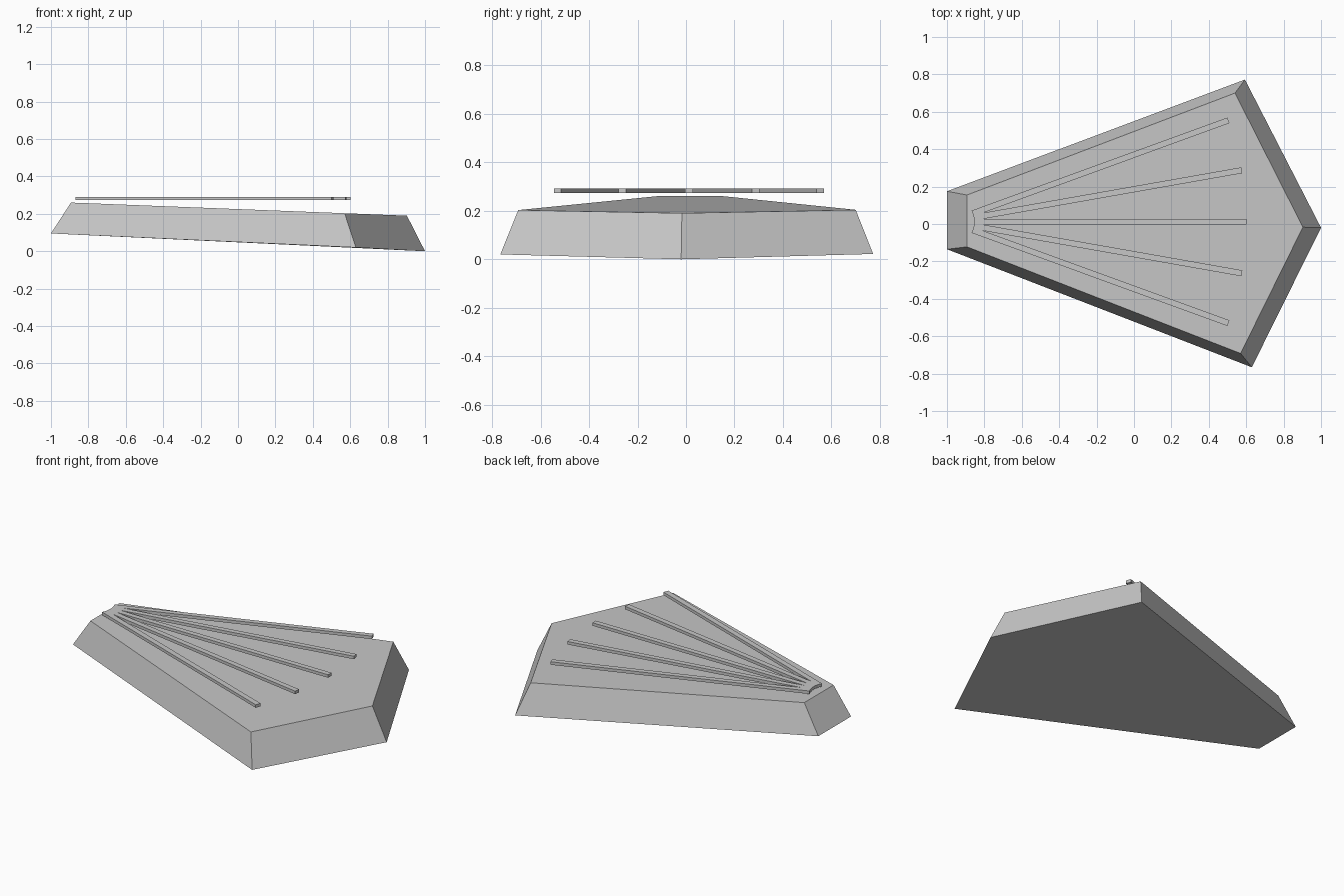
import bpy, bmesh, math
from mathutils import Matrix

if "Cube" in bpy.data.objects:
    bpy.data.objects.remove(bpy.data.objects["Cube"])

grey = bpy.data.materials.new("plain grey")
grey.diffuse_color = (0.57, 0.57, 0.57, 1)
grey.use_nodes = True
grey.node_tree.nodes["Principled BSDF"].inputs["Base Color"].default_value = grey.diffuse_color


def finish(name, bm):
    bmesh.ops.recalc_face_normals(bm, faces=bm.faces)
    mesh = bpy.data.meshes.new(name)
    bm.to_mesh(mesh)
    bm.free()
    mesh.materials.append(grey)
    ob = bpy.data.objects.new(name, mesh)
    bpy.context.collection.objects.link(ob)
    return ob


# Fan-shaped body: five-sided slab with sloping sides, tilted down toward +x
bottom = [(-1, 0.175, 0.095), (-1, -0.135, 0.095), (0.63, -0.766, 0.02),
          (1, -0.02, 0.0), (0.593, 0.772, 0.022)]
top = [(-0.893, 0.155, 0.26), (-0.893, -0.122, 0.26), (0.57, -0.692, 0.203),
       (0.903, -0.017, 0.19), (0.54, 0.70, 0.204)]
bm = bmesh.new()
low = [bm.verts.new(p) for p in bottom]
high = [bm.verts.new(p) for p in top]
bm.faces.new(low[::-1])
bm.faces.new(high)
for i in range(5):
    j = (i + 1) % 5
    bm.faces.new((low[i], low[j], high[j], high[i]))
finish("fan_body", bm)

# Five thin ribs fanning out above the body
for n in range(5):
    bm = bmesh.new()
    bmesh.ops.create_cube(bm, size=1)
    place = (Matrix.Translation((-0.985, 0.012, 0.282))
             @ Matrix.Rotation(math.radians(10 * (n - 2)), 4, 'Z')
             @ Matrix.Translation((0.858, 0, 0))
             @ Matrix.Diagonal((1.455, 0.032, 0.018, 1)))
    bm.transform(place)
    finish("rib_%d" % (n + 1), bm)
